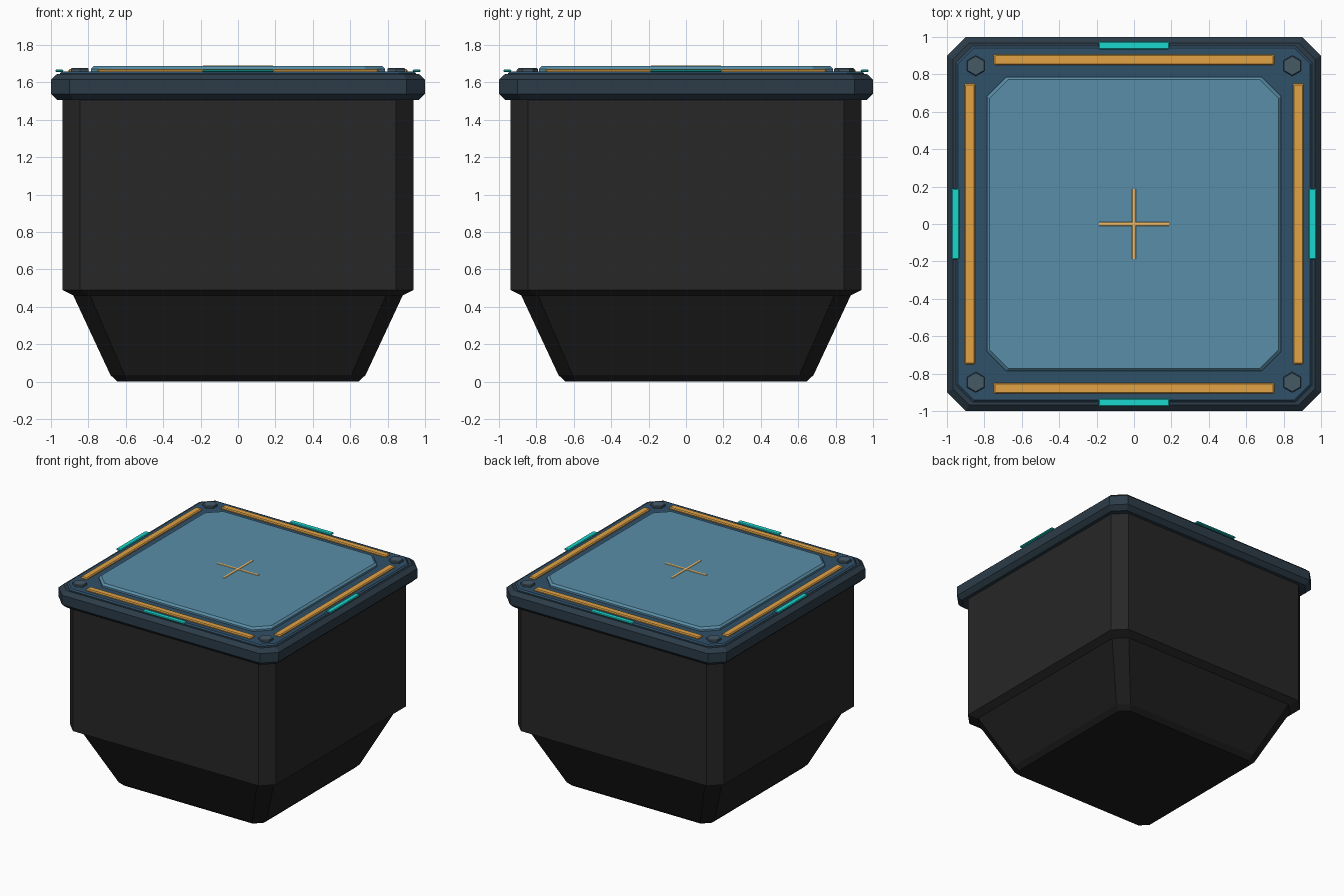
import bpy, bmesh, math

if "Cube" in bpy.data.objects:
    bpy.data.objects.remove(bpy.data.objects["Cube"])


def material(name, rgb):
    m = bpy.data.materials.new(name)
    m.diffuse_color = (*rgb, 1)
    m.use_nodes = True
    m.node_tree.nodes["Principled BSDF"].inputs["Base Color"].default_value = m.diffuse_color
    return m


CHARCOAL = material("charcoal", (0.02, 0.02, 0.02))
BLACK = material("black", (0.013, 0.013, 0.013))
NAVY = material("navy", (0.025, 0.045, 0.065))
DEEP_BLUE = material("deep_blue", (0.03, 0.08, 0.14))
STEEL_BLUE = material("steel_blue", (0.10, 0.27, 0.39))
AMBER = material("amber", (0.75, 0.36, 0.06))
PALE_AMBER = material("pale_amber", (0.85, 0.5, 0.14))
CYAN = material("cyan", (0.01, 0.68, 0.62))
BOLT = material("bolt_grey", (0.06, 0.10, 0.13))


def octagon(hx, hy, c):
    """Rectangle outline with its corners cut off by c."""
    return [(hx - c, -hy), (hx, -hy + c), (hx, hy - c), (hx - c, hy),
            (-hx + c, hy), (-hx, hy - c), (-hx, -hy + c), (-hx + c, -hy)]


def hexagon(r):
    return [(r * math.cos(math.radians(30 + 60 * i)),
             r * math.sin(math.radians(30 + 60 * i))) for i in range(6)]


def loft(name, rings, mat, at=(0, 0)):
    """Closed solid through stacked (outline, z) rings."""
    bm = bmesh.new()
    loops = [[bm.verts.new((x, y, z)) for x, y in pts] for pts, z in rings]
    n = len(loops[0])
    for a, b in zip(loops, loops[1:]):
        for i in range(n):
            j = (i + 1) % n
            bm.faces.new((a[i], a[j], b[j], b[i]))
    bm.faces.new(loops[0][::-1])
    bm.faces.new(loops[-1])
    bmesh.ops.recalc_face_normals(bm, faces=bm.faces)
    me = bpy.data.meshes.new(name)
    bm.to_mesh(me)
    bm.free()
    me.materials.append(mat)
    ob = bpy.data.objects.new(name, me)
    ob.location = (*at, 0)
    bpy.context.collection.objects.link(ob)
    return ob


def square_stack(name, steps, mat):
    """Square part from (half width, corner cut, z) steps."""
    return loft(name, [(octagon(h, h, c), z) for h, c, z in steps], mat)


def bar(name, hx, hy, z0, z1, bev, mat, at=(0, 0)):
    """Thin strip with chamfered edges."""
    o, i = octagon(hx, hy, bev), octagon(hx - bev, hy - bev, bev * 0.5)
    d = min(bev, (z1 - z0) * 0.4)
    return loft(name, [(i, z0), (o, z0 + d), (o, z1 - d), (i, z1)], mat, at)


# Tapered foot and main tub
square_stack("tapered_base", [(0.645, 0.06, 0.0), (0.682, 0.075, 0.035),
                              (0.885, 0.09, 0.47)], BLACK)
square_stack("main_body", [(0.88, 0.09, 0.46), (0.938, 0.094, 0.49),
                           (0.938, 0.094, 1.53)], CHARCOAL)

# Rim collar and top plate
square_stack("rim", [(0.965, 0.085, 1.505), (1.0, 0.1, 1.538),
                     (1.0, 0.1, 1.615), (0.967, 0.085, 1.645)], NAVY)
square_stack("top_plate", [(0.952, 0.09, 1.63), (0.952, 0.09, 1.648),
                           (0.942, 0.086, 1.658)], DEEP_BLUE)

# Raised centre panel
square_stack("centre_panel", [(0.787, 0.105, 1.64), (0.787, 0.105, 1.672),
                              (0.772, 0.1, 1.687)], STEEL_BLUE)

# Centre cross
bar("cross_bar_x", 0.188, 0.01, 1.68, 1.690, 0.002, PALE_AMBER)
bar("cross_bar_y", 0.01, 0.188, 1.68, 1.690, 0.002, PALE_AMBER)

# Edge strips and side lights on all four sides
for s, side in ((-1, "low"), (1, "high")):
    bar(f"strip_x_{side}", 0.75, 0.029, 1.65, 1.672, 0.007, AMBER, (0, s * 0.878))
    bar(f"strip_y_{side}", 0.029, 0.75, 1.65, 1.672, 0.007, AMBER, (s * 0.878, 0))
    bar(f"light_x_{side}", 0.19, 0.021, 1.655, 1.669, 0.005, CYAN, (0, s * 0.955))
    bar(f"light_y_{side}", 0.021, 0.19, 1.655, 1.669, 0.005, CYAN, (s * 0.955, 0))

# Hexagonal corner bolts
for sx in (-1, 1):
    for sy in (-1, 1):
        loft("corner_bolt", [(hexagon(0.055), 1.65), (hexagon(0.055), 1.67),
                             (hexagon(0.05), 1.676)], BOLT, (sx * 0.846, sy * 0.846))
